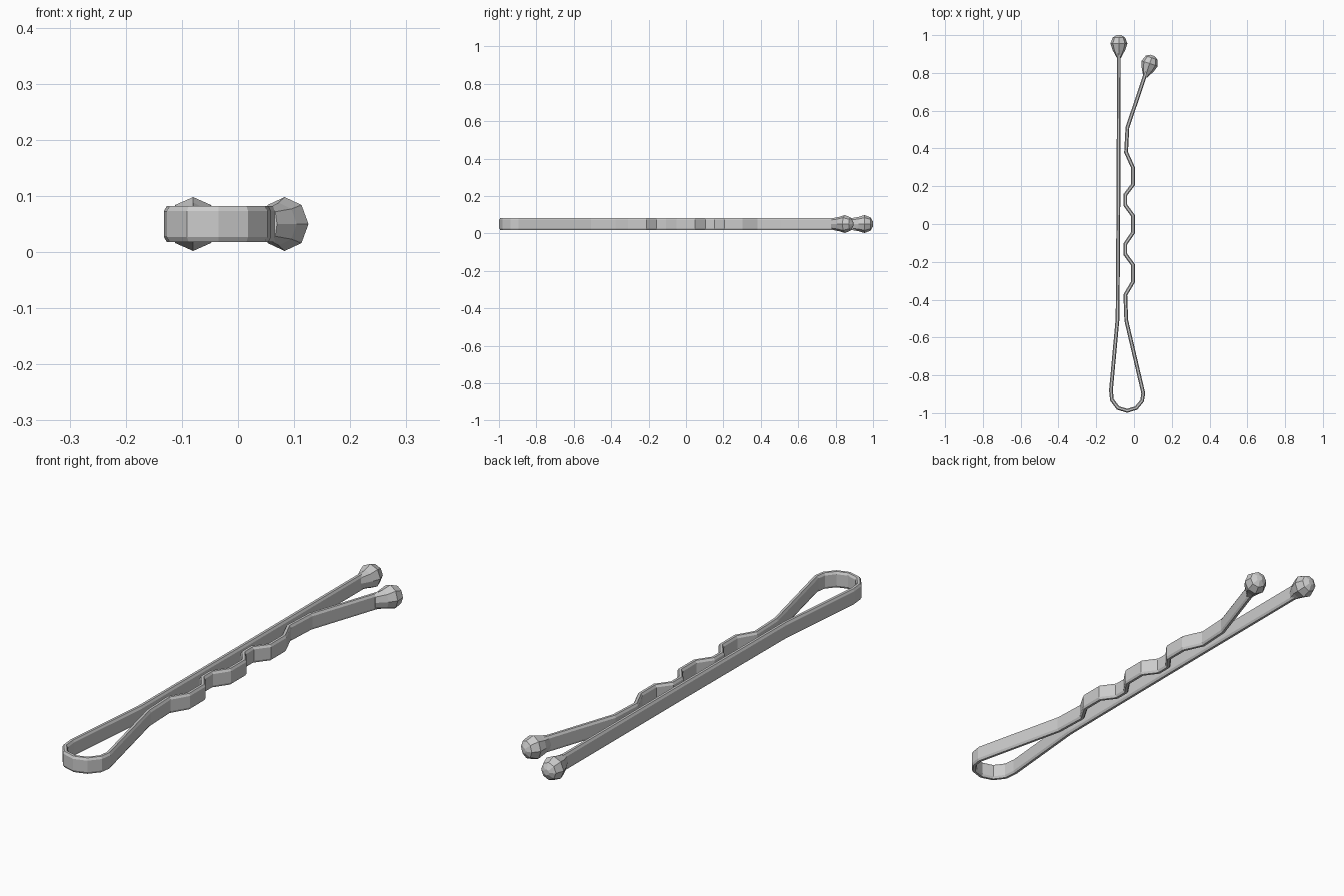
import bpy, bmesh, math
from mathutils import Vector

if "Cube" in bpy.data.objects:
    bpy.data.objects.remove(bpy.data.objects["Cube"])

MID_Z = 0.05


def loft(name, rings):
    """Skin a list of equal-length point rings and cap both ends."""
    bm = bmesh.new()
    vs = [[bm.verts.new(p) for p in ring] for ring in rings]
    n = len(vs[0])
    for a, b in zip(vs, vs[1:]):
        for i in range(n):
            j = (i + 1) % n
            bm.faces.new((a[i], a[j], b[j], b[i]))
    bm.faces.new(vs[0])
    bm.faces.new(vs[-1])
    bmesh.ops.recalc_face_normals(bm, faces=bm.faces)
    me = bpy.data.meshes.new(name)
    bm.to_mesh(me)
    bm.free()
    ob = bpy.data.objects.new(name, me)
    bpy.context.collection.objects.link(ob)
    return ob


def place(p, side, section):
    return [(p.x + side.x * u, p.y + side.y * u, MID_Z + w) for u, w in section]


# Centre line: straight arm, loop, waves, flared arm
path = [(-0.08, 0.94), (-0.082, 0.2), (-0.087, -0.5), (-0.122, -0.88),
        (-0.117, -0.93), (-0.085, -0.973), (-0.035, -0.988),
        (0.012, -0.973), (0.043, -0.935), (0.049, -0.895),
        (-0.041, -0.51), (-0.046, -0.375)]
for y in (-0.26, 0.0, 0.255):
    path += [(-0.006, y - 0.047), (-0.006, y + 0.045),
             (-0.046, y + 0.1), (-0.046, y + 0.155)]
path = path[:-2] + [(-0.042, 0.38), (-0.035, 0.51), (0.076, 0.84)]
pts = [Vector(p) for p in path]

# Flat wire with chamfered edges, mitred at each bend
hw, hh = 0.010, 0.032
wire = [(hw, -0.023), (hw, 0.023), (hw * 0.5, hh), (-hw * 0.5, hh),
        (-hw, 0.023), (-hw, -0.023), (-hw * 0.5, -hh), (hw * 0.5, -hh)]
rings = []
for i, p in enumerate(pts):
    d0 = (p - pts[max(i - 1, 0)]).normalized() if i else (pts[1] - p).normalized()
    d1 = (pts[i + 1] - p).normalized() if i < len(pts) - 1 else d0
    t = (d0 + d1).normalized()
    side = Vector((-t.y, t.x)) / max(t.dot(d0), 0.5)
    rings.append(place(p, side, wire))
loft("pin_wire", rings)

# Teardrop ball tips: distance along arm, half width, half height
profile = [(-0.075, 0.011, 0.031), (-0.033, 0.034, 0.038), (0.0, 0.045, 0.048),
           (0.032, 0.033, 0.035), (0.045, 0.012, 0.012)]


def ball_tip(name, centre, direction):
    c, d = Vector(centre), Vector(direction).normalized()
    side = Vector((-d.y, d.x))
    angles = [math.tau * k / 8 for k in range(8)]
    loft(name, [place(c + d * s, side, [(w * math.cos(a), h * math.sin(a)) for a in angles])
                for s, w, h in profile])


ball_tip("straight_arm_tip", (-0.08, 0.955), (0, 1))
ball_tip("flared_arm_tip", (0.083, 0.85), (0.111, 0.33))
